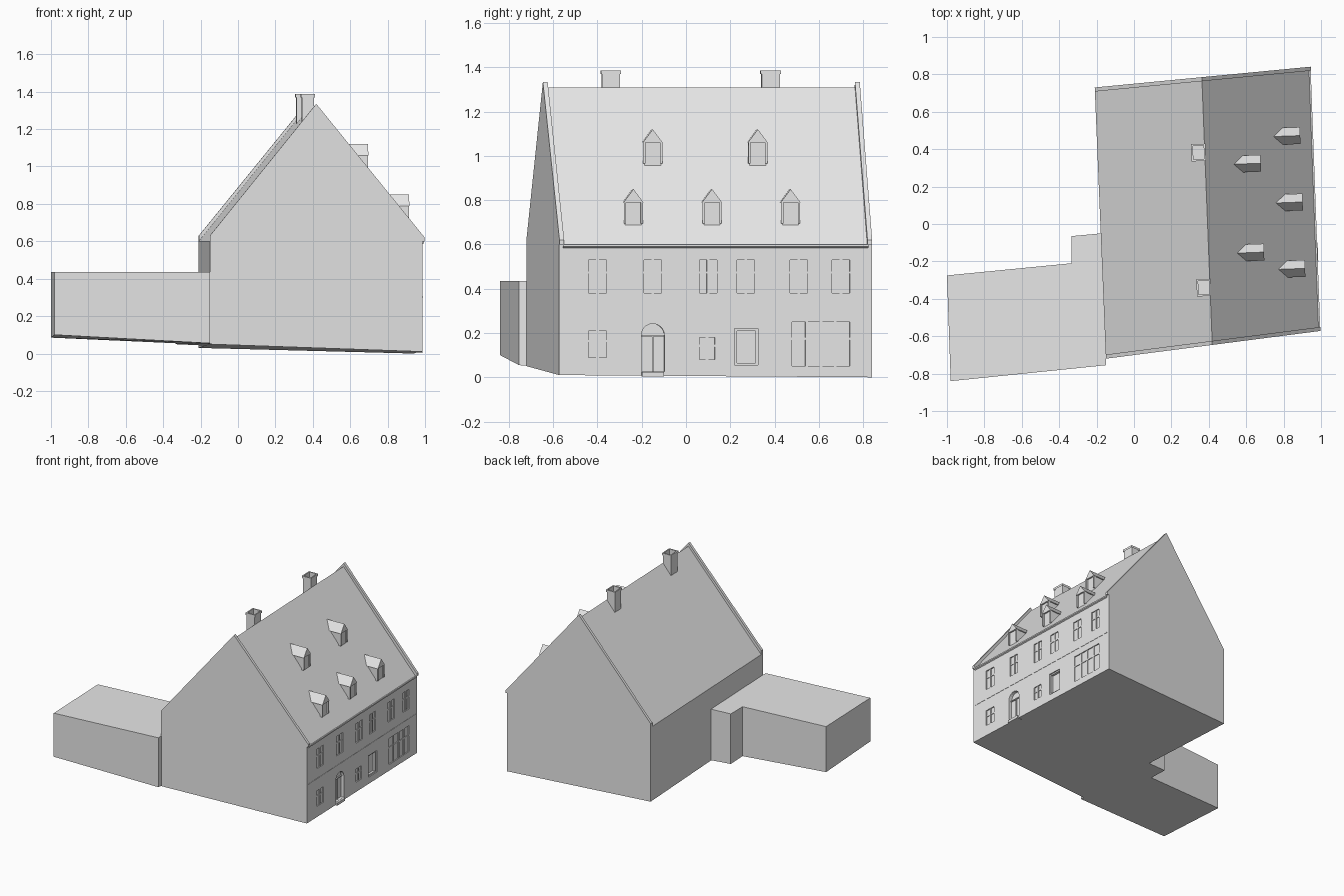
import bpy, bmesh, math
from mathutils import Vector, Matrix

cube = bpy.data.objects.get("Cube")
if cube:
    bpy.data.objects.remove(cube, do_unlink=True)

stone = bpy.data.materials.new("plain_grey")
stone.use_nodes = True
stone.diffuse_color = (0.8, 0.8, 0.8, 1)
stone.node_tree.nodes["Principled BSDF"].inputs["Base Color"].default_value = (0.8, 0.8, 0.8, 1)

# House footprint corners, with ground height in z
FL, FR = Vector((-0.15, -0.72, 0.05)), Vector((0.987, -0.573, 0.01))
BL, BR = Vector((-0.21, 0.73, 0.03)), Vector((0.935, 0.84, 0.0))
ALONG = (BR - FR).to_2d().normalized()
OUT = Vector((ALONG.y, -ALONG.x))
EAVE, RIDGE = 0.6, 1.31


def finish(bm, name):
    bmesh.ops.recalc_face_normals(bm, faces=bm.faces)
    mesh = bpy.data.meshes.new(name)
    bm.to_mesh(mesh)
    bm.free()
    mesh.materials.append(stone)
    obj = bpy.data.objects.new(name, mesh)
    bpy.context.scene.collection.objects.link(obj)
    return obj


def add_prism(bm, ring_a, ring_b):
    a = [bm.verts.new(p) for p in ring_a]
    b = [bm.verts.new(p) for p in ring_b]
    bm.faces.new(a)
    bm.faces.new(b[::-1])
    for i in range(len(a)):
        j = (i + 1) % len(a)
        bm.faces.new((a[i], b[i], b[j], a[j]))


def prism(name, ring_a, ring_b):
    bm = bmesh.new()
    add_prism(bm, ring_a, ring_b)
    return finish(bm, name)


def on_house(u, v, z=None):
    """u runs left to right, v runs front to back; z None means ground."""
    p = FL.lerp(FR, u).lerp(BL.lerp(BR, u), v)
    return Vector((p.x, p.y, p.z if z is None else z))


def section(name, profile, v0, v1):
    return prism(name, [on_house(u, v0, z) for u, z in profile],
                 [on_house(u, v1, z) for u, z in profile])


def on_street(y, z, depth):
    """Point measured from the street wall; positive depth is outside."""
    p = FR.to_2d() + ALONG * ((y - FR.y) / ALONG.y) + OUT * depth
    return Vector((p.x, p.y, z))


def street_prism(bm, outline, d0, d1):
    add_prism(bm, [on_street(y, z, d0) for y, z in outline],
              [on_street(y, z, d1) for y, z in outline])


def rect(y0, y1, z0, z1):
    return [(y0, z0), (y1, z0), (y1, z1), (y0, z1)]


def arch(y, half, z0, spring, steps=10):
    top = [(y + half * math.cos(math.pi * i / steps), spring + half * math.sin(math.pi * i / steps))
           for i in range(steps + 1)]
    return [(y - half, z0), (y + half, z0)] + top


# Main house with its pitched roof
house = section("house_body", [(0, None), (1, None), (1, EAVE), (0.5, RIDGE), (0, EAVE)], 0, 1)

# Raised copings along both gables
coping = [(0, EAVE), (0.5, RIDGE), (1, EAVE), (1.01, EAVE), (1.01, 0.62), (0.5, 1.335), (0, 0.63)]
section("front_coping", coping, 0, 0.015)
section("back_coping", coping, 0.985, 1)
section("eave_cornice", [(1, 0.585), (1.008, 0.59), (1.008, EAVE), (1, EAVE)], 0.012, 0.988)

# Openings in the street wall
windows = [rect(y - 0.04, y + 0.04, 0.38, 0.53) for y in (-0.40, -0.15, 0.10, 0.27, 0.51, 0.70)]
windows += [rect(-0.44, -0.36, 0.09, 0.21), rect(0.06, 0.13, 0.08, 0.18), rect(0.48, 0.74, 0.05, 0.25)]
door = arch(-0.15, 0.052, 0.025, 0.19)
shop = rect(0.22, 0.325, 0.055, 0.22)
bm = bmesh.new()
for outline in windows:
    street_prism(bm, outline, -0.008, 0.05)
for outline in (door, shop):
    street_prism(bm, outline, -0.025, 0.05)
cutter = finish(bm, "opening_cutter")
cutter.hide_render = True
cut = house.modifiers.new("openings", "BOOLEAN")
cut.operation, cut.solver, cut.object = "DIFFERENCE", "EXACT", cutter
bpy.context.view_layer.objects.active = house
bpy.ops.object.modifier_apply(modifier=cut.name)
bpy.data.objects.remove(cutter, do_unlink=True)

# Glazing bars: one upright and crossbars in each window
bm = bmesh.new()
for outline in windows:
    (y0, z0), (y1, z1) = outline[0], outline[2]
    count = 3 if y1 - y0 > 0.2 else 1
    for i in range(1, count + 1):
        y = y0 + (y1 - y0) * i / (count + 1)
        street_prism(bm, rect(y - 0.006, y + 0.006, z0, z1), -0.009, -0.002)
    z = z0 + (z1 - z0) * 0.62
    street_prism(bm, rect(y0, y1, z - 0.005, z + 0.005), -0.009, -0.003)
finish(bm, "window_bars")

# Door leaf seam, doorstep and shop frame
bm = bmesh.new()
street_prism(bm, rect(-0.153, -0.147, 0.025, 0.19), -0.026, -0.018)
street_prism(bm, rect(-0.202, -0.098, 0.185, 0.192), -0.026, -0.016)
finish(bm, "door_bars")
bm = bmesh.new()
street_prism(bm, rect(-0.2, -0.1, 0.004, 0.024), -0.025, 0.012)
finish(bm, "doorstep")
bm = bmesh.new()
for strip in (rect(0.22, 0.23, 0.055, 0.22), rect(0.315, 0.325, 0.055, 0.22),
              rect(0.23, 0.315, 0.055, 0.065), rect(0.23, 0.315, 0.21, 0.22)):
    street_prism(bm, strip, -0.026, -0.008)
finish(bm, "shop_frame")

# Thin string course between the floors
bm = bmesh.new()
street_prism(bm, rect(-0.55, 0.82, 0.3, 0.306), -0.002, 0.002)
finish(bm, "string_course")


# Roof dormers: recessed wall, two posts and a small gabled roof
def dormer(name, y, z, depth):
    bm = bmesh.new()
    back = depth - 0.16
    street_prism(bm, rect(y - 0.037, y + 0.037, z - 0.13, z), back, depth - 0.012)
    finish(bm, name + "_wall")
    bm = bmesh.new()
    for s in (-1, 1):
        street_prism(bm, rect(y + s * 0.038 - 0.005, y + s * 0.038 + 0.005, z - 0.095, z),
                     depth - 0.02, depth - 0.002)
    finish(bm, name + "_posts")
    bm = bmesh.new()
    street_prism(bm, [(y - 0.045, z), (y + 0.045, z), (y, z + 0.06)], back, depth)
    finish(bm, name + "_roof")


for i, y in enumerate((-0.235, 0.12, 0.475)):
    dormer("lower_dormer_%d" % (i + 1), y, 0.79, -0.06)
for i, y in enumerate((-0.14, 0.335)):
    dormer("upper_dormer_%d" % (i + 1), y, 1.06, -0.276)


# Chimneys: hollow shafts with a narrow rim
def chimney(name, x, y):
    turn = Matrix.Rotation(math.atan2(OUT.y, OUT.x), 4, "Z")
    bm = bmesh.new()
    for wx, wy, z0, z1 in ((0.066, 0.082, 1.15, 1.37), (0.076, 0.092, 1.37, 1.387)):
        size = Matrix.Diagonal((wx, wy, z1 - z0, 1))
        bmesh.ops.create_cube(bm, size=1, matrix=Matrix.Translation((x, y, (z0 + z1) / 2)) @ turn @ size)
    bm.faces.ensure_lookup_table()
    top = max(bm.faces, key=lambda f: f.calc_center_median().z)
    bmesh.ops.inset_region(bm, faces=[top], thickness=0.013)
    hole = bmesh.ops.extrude_discrete_faces(bm, faces=[top])["faces"][0]
    bmesh.ops.translate(bm, verts=hole.verts, vec=(0, 0, -0.08))
    lower = [f for f in bm.faces if abs(f.calc_center_median().z - 1.37) < 0.001 and f is not hole]
    bmesh.ops.delete(bm, geom=lower, context="FACES_ONLY")
    finish(bm, name)


chimney("front_chimney", 0.373, -0.34)
chimney("back_chimney", 0.345, 0.382)

# Flat-roofed side wing, with a ground line rising away from the house
wing = [(-0.98, -0.84, 0.1), (-0.15, -0.755, 0.055), (-0.148, -0.7, 0.05), (-0.12, -0.045, 0.04),
        (-0.335, -0.065, 0.05), (-0.335, -0.21, 0.055), (-1.0, -0.275, 0.085)]
prism("side_wing", [Vector(p) for p in wing], [Vector((x, y, 0.435)) for x, y, z in wing])
